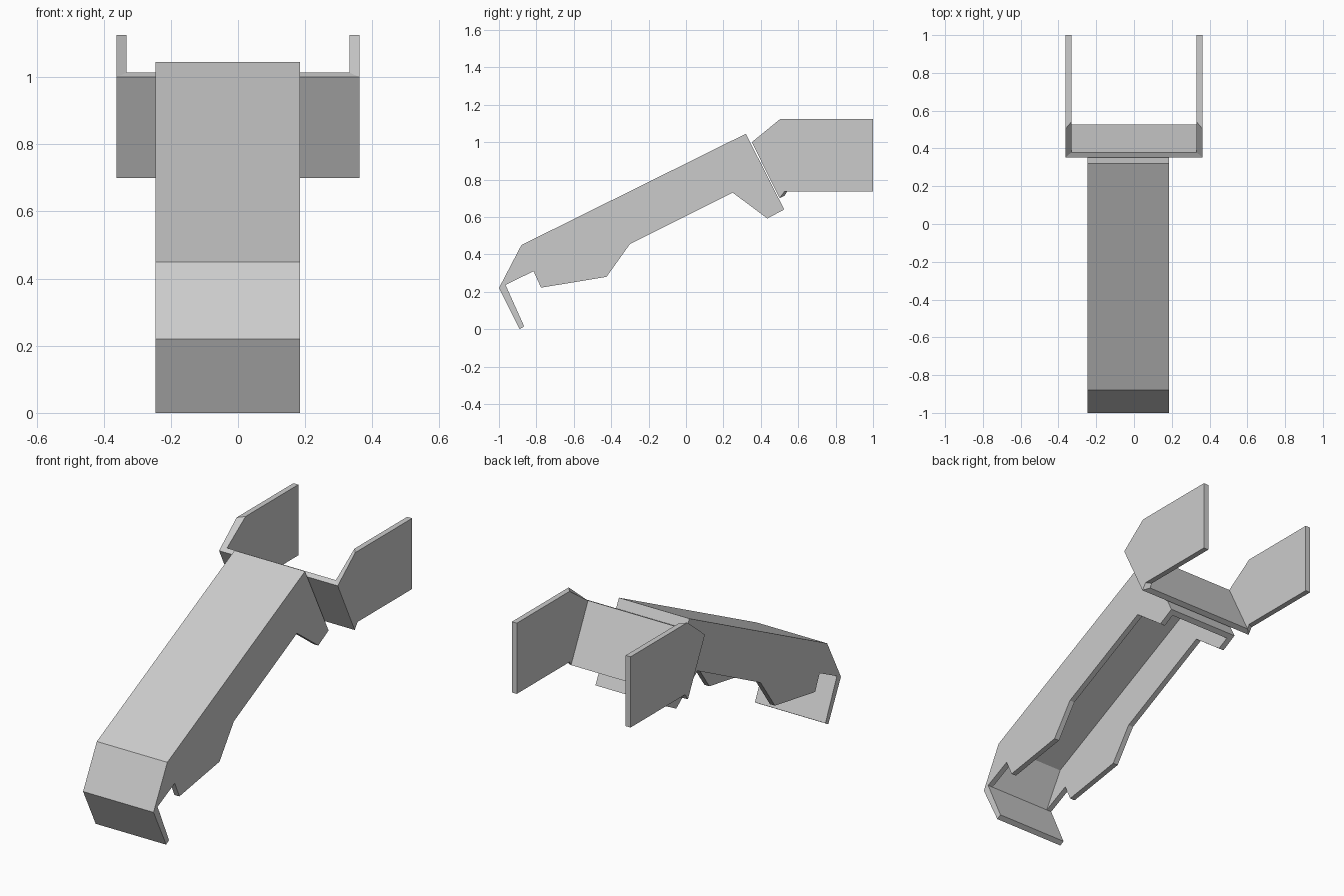
import bpy, bmesh

if "Cube" in bpy.data.objects:
    bpy.data.objects.remove(bpy.data.objects["Cube"])


def make_object(name, verts, faces):
    bm = bmesh.new()
    vs = [bm.verts.new(v) for v in verts]
    for f in faces:
        bm.faces.new([vs[i] for i in f])
    bmesh.ops.recalc_face_normals(bm, faces=bm.faces)
    mesh = bpy.data.meshes.new(name)
    bm.to_mesh(mesh)
    bm.free()
    obj = bpy.data.objects.new(name, mesh)
    bpy.context.collection.objects.link(obj)
    return obj


def extrude_profile(name, profile, x0, x1):
    """Extrude a (y, z) outline from x0 to x1."""
    n = len(profile)
    verts = [(x, y, z) for x in (x0, x1) for y, z in profile]
    faces = [list(range(n)), list(range(n, 2 * n))]
    faces += [[i, (i + 1) % n, (i + 1) % n + n, i + n] for i in range(n)]
    return make_object(name, verts, faces)


T = 0.03               # sheet thickness
X0, X1 = -0.245, 0.185  # channel sides

# Folded channel arm: full side outline including the front lip
arm_profile = [
    (0.32, 1.045), (-0.88, 0.45), (-1.0, 0.22), (-0.89, 0.0), (-0.865, 0.015),
    (-0.965, 0.237), (-0.815, 0.31), (-0.775, 0.222), (-0.425, 0.28),
    (-0.30, 0.455), (0.25, 0.73), (0.435, 0.592), (0.525, 0.64)]
arm = extrude_profile("channel_arm", arm_profile, X0, X1)

# Hollow out the underside, leaving sheet walls
cavity_profile = [
    (-0.965, 0.237), (-0.857, 0.428), (0.306, 1.005), (0.543, 0.537), (-0.7, 0.1)]
cavity = extrude_profile("cavity_cutter", cavity_profile, X0 + T, X1 - T)
cavity.hide_render = True
cavity.hide_viewport = True
cut = arm.modifiers.new("hollow", 'BOOLEAN')
cut.operation = 'DIFFERENCE'
cut.solver = 'EXACT'
cut.object = cavity

# Rear fork bracket: slanted web with two mitred side flanges
outer = [(0.352, 1.0), (0.505, 1.125), (1.0, 1.125),
         (1.0, 0.735), (0.525, 0.735), (0.50, 0.70)]
inner = [(0.379, 1.013), (0.54, 1.125), (1.0, 1.125),
         (1.0, 0.735), (0.54, 0.735), (0.527, 0.713)]
verts, faces = [], []
for side in (1, -1):
    b = len(verts)
    verts += [(side * 0.362, y, z) for y, z in outer]
    verts += [(side * (0.362 - T), y, z) for y, z in inner]
    faces += [list(range(b, b + 6)), list(range(b + 6, b + 12))]
    faces += [[b + i, b + i + 1, b + i + 7, b + i + 6] for i in range(5)]
# web front, back, top and bottom
for i, j in ((0, 5), (6, 11), (0, 6), (5, 11)):
    faces.append([i, j, j + 12, i + 12])
make_object("fork_bracket", verts, faces)
